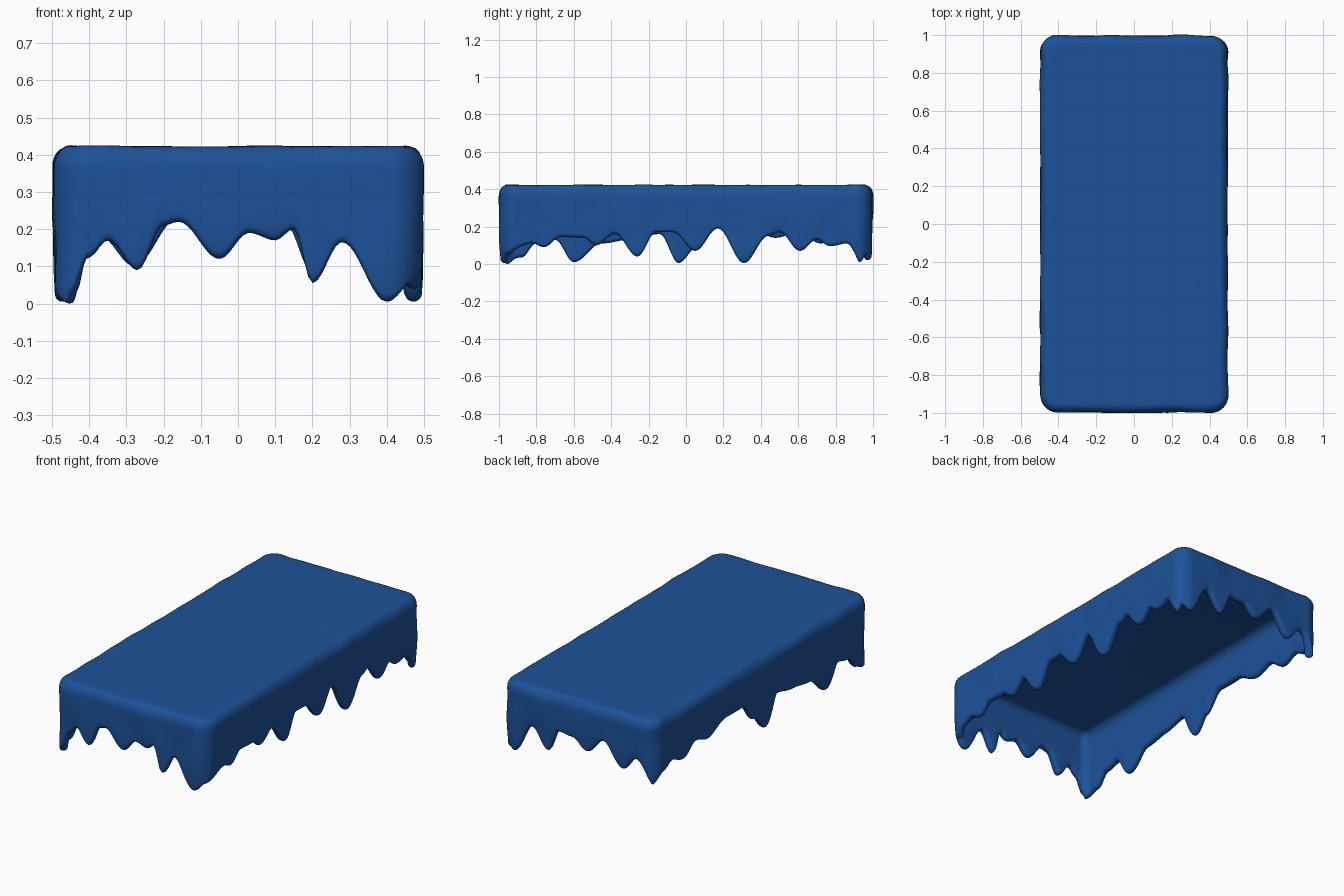
import bpy, bmesh, math
from mathutils import Vector, noise

if "Cube" in bpy.data.objects:
    bpy.data.objects.remove(bpy.data.objects["Cube"])

HX, HY, TOP, R = 0.496, 0.998, 0.423, 0.09

# drip edge heights along each wall: (coordinate, z)
front = [(-.46, .03), (-.40, .125), (-.35, .17), (-.27, .09), (-.2, .21), (-.16, .22), (-.05, .12),
         (.03, .19), (.1, .17), (.15, .2), (.2, .055), (.28, .165), (.4, .005)]
right = [(-.82, .11), (-.76, .09), (-.67, .145), (-.55, .14), (-.48, .1), (-.38, .16),
         (-.26, .04), (-.16, .17), (-.07, .17), (.05, .07), (.17, .19), (.31, .005), (.44, .15),
         (.5, .17), (.61, .07), (.7, .13), (.77, .095), (.86, .11), (.94, .01)]
back = [(.42, .02), (.3, .19), (.2, .08), (.13, .21), (.04, .2), (-.05, .14), (-.16, .23),
        (-.28, .1), (-.37, .18)]
left = [(.9, .11), (.82, .14), (.72, .11), (.6, .17), (.48, .14), (.32, .2), (.17, .2),
        (.06, .09), (-.04, .005), (-.14, .16), (-.3, .13), (-.45, .11), (-.6, .01), (-.7, .13),
        (-.8, .11), (-.88, .035)]

# unroll the four walls into one perimeter track
PER = 4 * (HX + HY)
keys = [(x + HX, z) for x, z in front]
keys += [(2 * HX + y + HY, z) for y, z in right]
keys += [(2 * HX + 2 * HY + HX - x, z) for x, z in back]
keys += [(4 * HX + 2 * HY + HY - y, z) for y, z in left]
# corners
keys += [(0, 0), (PER, 0), (2 * HX, .05), (2 * HX + 2 * HY, .05), (4 * HX + 2 * HY, .05)]
keys.sort()


def edge_height(s):
    for (a, za), (b, zb) in zip(keys, keys[1:]):
        if a <= s <= b:
            t = (s - a) / (b - a)
            return za + (zb - za) * (1 - math.cos(math.pi * t)) / 2
    return 0


def outline(s, inset):
    if s < 2 * HX:
        p = Vector((s - HX, -HY))
    elif s < 2 * HX + 2 * HY:
        p = Vector((HX, s - 2 * HX - HY))
    elif s < 4 * HX + 2 * HY:
        p = Vector((HX - (s - 2 * HX - 2 * HY), HY))
    else:
        p = Vector((-HX, HY - (s - 4 * HX - 2 * HY)))
    c = Vector((max(R - HX, min(HX - R, p.x)), max(R - HY, min(HY - R, p.y))))
    return c + (p - c).normalized() * (R - inset)


def section(bottom):
    """Wall section from top surface, over the rim, round the drip tip, to the ceiling."""
    pts = [(.08, TOP)]
    for i in range(7):
        a = math.pi / 2 * i / 6
        pts.append((.045 * (1 - math.sin(a)), TOP - .06 * (1 - math.cos(a))))
    w = .021
    for i in range(1, 8):
        t = i / 8
        pts.append((.004 * t * t, .363 + (bottom + w - .363) * t))
    for i in range(9):
        a = math.pi * i / 8
        pts.append((.004 + w * (1 - math.cos(a)), bottom + w * (1 - math.sin(a))))
    pts += [(.045, (bottom + .335) / 2), (.046, .335), (.05, .37), (.062, .392), (.085, .4)]
    return pts


# dripping cover as one closed shell
bm = bmesh.new()
N = 480
columns = []
for k in range(N):
    s = PER * k / N
    col = []
    for d, z in section(edge_height(s)):
        p = outline(s, d)
        # gentle uneven surface
        if d < .025:
            d += .008 * noise.noise(Vector((p.x * 6, p.y * 6, z * 6)))
        p = outline(s, d)
        if z > TOP - .03 and d < .07:
            z += .004 * noise.noise(Vector((p.x * 7, p.y * 7, 3)))
        col.append(bm.verts.new((p.x, p.y, z)))
    columns.append(col)
for k in range(N):
    a, b = columns[k], columns[(k + 1) % N]
    for i in range(len(a) - 1):
        bm.faces.new((a[i], a[i + 1], b[i + 1], b[i]))
bm.faces.new([c[0] for c in columns])
bm.faces.new([c[-1] for c in reversed(columns)])
bmesh.ops.recalc_face_normals(bm, faces=bm.faces)

mesh = bpy.data.meshes.new("dripping_cover")
bm.to_mesh(mesh)
bm.free()
cover = bpy.data.objects.new("dripping_cover", mesh)
bpy.context.collection.objects.link(cover)
for f in mesh.polygons:
    f.use_smooth = True

blue = bpy.data.materials.new("blue_icing")
blue.diffuse_color = (0.012, 0.085, 0.32, 1)
blue.use_nodes = True
blue.node_tree.nodes["Principled BSDF"].inputs["Base Color"].default_value = blue.diffuse_color
mesh.materials.append(blue)
